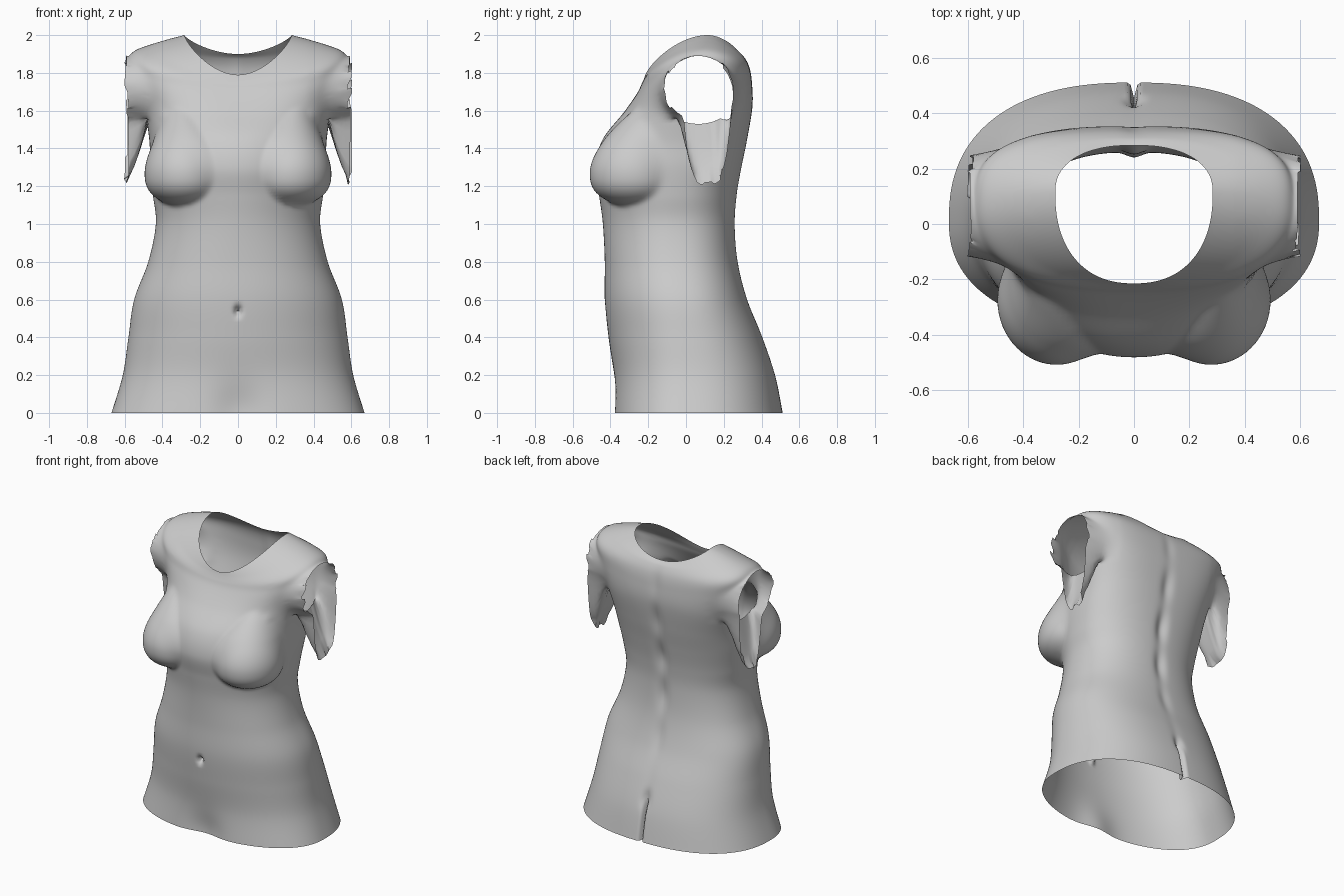
import bpy, bmesh, math, random
from mathutils import Vector

if "Cube" in bpy.data.objects:
    bpy.data.objects.remove(bpy.data.objects["Cube"])

random.seed(4)
SEG, SUB = 192, 10

skin = bpy.data.materials.new("pale grey")
skin.diffuse_color = (0.6, 0.6, 0.6, 1)
skin.use_nodes = True
skin.node_tree.nodes["Principled BSDF"].inputs["Base Color"].default_value = skin.diffuse_color

# Trunk rings: half width, side y, side z, front y, front z, back y, back z, front and back roundness
LOWER = [
    (.67, .01, .00, -.39, .00, .512, .00, 2.3, 2.4),
    (.61, .01, .20, -.385, .20, .472, .20, 2.2, 2.4),
    (.58, -.01, .40, -.41, .40, .405, .40, 2.1, 2.4),
    (.55, -.03, .60, -.43, .60, .325, .60, 2.1, 2.4),
    (.475, -.06, .80, -.43, .80, .275, .80, 2.1, 2.4),
    (.435, -.07, 1.00, -.44, 1.00, .26, 1.00, 2.0, 2.4),
    (.45, -.06, 1.15, -.46, 1.15, .27, 1.15, 2.0, 2.4),
    (.465, -.03, 1.30, -.482, 1.30, .295, 1.30, 2.1, 2.5),
]
UPPER = [
    (.47, .02, 1.45, -.44, 1.45, .325, 1.45, 2.2, 2.7),
    (.50, .06, 1.62, -.33, 1.59, .352, 1.62, 2.4, 3.0),
    (.56, .07, 1.80, -.26, 1.69, .35, 1.74, 2.5, 3.0),
    (.57, .08, 1.90, -.235, 1.74, .338, 1.82, 2.5, 3.0),
    (.46, .10, 1.952, -.222, 1.77, .313, 1.875, 2.3, 2.6),
    (.285, .115, 2.00, -.215, 1.79, .285, 1.90, 2.3, 2.3),
]
RINGS = LOWER + UPPER


def spline(p, t):
    """Smooth interpolation of ring parameters."""
    a, b, c, d = p
    return [.5 * (2*q + (r-o)*t + (2*o-5*q+4*r-s)*t*t + (3*q-o-3*r+s)*t**3)
            for o, q, r, s in zip(a, b, c, d)]


def gauss(v, w):
    return math.exp(-(v / w) ** 2)


def clamp(v):
    return min(1, max(0, v))


def breast_reach(dx, dy, yc, z):
    """Distance along a horizontal ray to the far side of a breast."""
    u = (z - 1.27) / (.175 if z < 1.27 else .36)
    if u <= -1 or z > 1.72:
        return 0
    s = math.sqrt(1 - abs(u) ** 2.6) if u < 0 else max(.02, 1 - u ** 1.8)
    rx, ry = .215 * s, .235 * s
    cx, cy = .28, -.275 + (.07 * u * u if u > 0 else 0) - yc
    qa = (dx/rx)**2 + (dy/ry)**2
    qb = dx*cx/rx**2 + dy*cy/ry**2
    qc = (cx/rx)**2 + (cy/ry)**2 - 1
    disc = qb*qb - qa*qc
    return (qb + math.copysign(math.sqrt(abs(disc)), disc)) / qa


def trunk_point(ring, ang):
    a, yc, zs, yf, zf, yb, zb, nf, nb = ring
    c, s = math.cos(ang), math.sin(ang)
    y_end, z_end, n = (yf, zf, nf) if s < 0 else (yb, zb, nb)
    rho = (abs(c) ** n + abs(s) ** n) ** (1 / n)
    x = a * c / rho
    y = yc + (y_end - yc) * abs(s) / rho
    z = zs * c * c + z_end * s * s
    if s < 0:
        # breasts, softly merged above and between, creased below
        r = math.hypot(x, y - yc)
        reach = breast_reach(abs(x) / r, (y - yc) / r, yc, z)
        if reach > 0:
            k = .008 + .09 * clamp((z - 1.2) / .25) * clamp((1.72 - z) / .15)
            k += .05 * clamp((.25 - abs(x)) / .15) * clamp((z - 1.12) / .1) * clamp((1.6 - z) / .2)
            big = max(r, reach) + max(0, k - abs(r - reach)) ** 2 / (4 * k)
            x, y = x * big / r, yc + (y - yc) * big / r
        # navel and the soft hollow at the groin
        y += .05 * gauss(x, .018) * gauss(z - .54, .02)
        y += .035 * gauss(x, .13) * gauss(z, .15)
    else:
        # spine groove and the cleft below it
        groove = .016 + .008 * math.sin(z * 22)
        y -= groove * gauss(x, .04) * gauss(z - 1.15, .55)
        y -= .055 * gauss(x, .009) * clamp((.27 - z) / .06)
        y -= .025 * gauss(x, .03) * gauss(z - .27, .05)
    return Vector((x, y, z))


# Trunk shell, with finer columns along the front and back middle
bm = bmesh.new()
rows = []
last = len(RINGS) - 1
for i in range(last * SUB + 1):
    k = min(i // SUB, last - 1)
    quad = [RINGS[min(max(k + j, 0), last)] for j in (-1, 0, 1, 2)]
    ring = spline(quad, i / SUB - k)
    angles = [2 * math.pi * j / SEG - math.pi / 2 for j in range(SEG)]
    rows.append([bm.verts.new(trunk_point(ring, u + .22 * math.sin(2 * u))) for u in angles])
for lo, hi in zip(rows, rows[1:]):
    for j in range(SEG):
        n = (j + 1) % SEG
        bm.faces.new((lo[j], lo[n], hi[n], hi[j]))

# Arm openings
HY, HZ, RY, RZ = .065, 1.71, .215, .18


def in_hole(f):
    p = f.calc_center_median()
    return abs(p.x) > .36 and ((p.y - HY) / RY) ** 2 + ((p.z - HZ) / RZ) ** 2 < 1


def soften(verts, times, amount):
    for _ in range(times):
        bmesh.ops.smooth_vert(bm, verts=verts, factor=amount,
                              use_axis_x=True, use_axis_y=True, use_axis_z=True)


bmesh.ops.delete(bm, geom=[f for f in bm.faces if in_hole(f)], context='FACES')
rim_edges = [e for e in bm.edges if e.is_boundary and 1.3 < e.verts[0].co.z
             and abs(e.verts[0].co.x) > .36]
rim = list({v for e in rim_edges for v in e.verts})
for v in rim:
    ang = math.atan2((v.co.z - HZ) / RZ, (v.co.y - HY) / RY)
    v.co.y, v.co.z = HY + RY * math.cos(ang), HZ + RZ * math.sin(ang)
soften([v for v in bm.verts if not v.is_boundary and abs(v.co.x) > .1], 2, .4)

# Torn sleeve stubs with a hanging flap under each arm
STEPS = 5
sleeve = {}
tears = [[random.uniform(-1, 1) for _ in range(24)] for _ in range(2)]
for v in rim:
    start = v.co.copy()
    ang = math.atan2((start.z - HZ) / RZ, (start.y - HY) / RY)
    side = 1 if start.x > 0 else -1
    tear = tears[side > 0][int((ang + math.pi) / (2 * math.pi) * 23.99)]
    low = max(0, -math.sin(ang))
    drop = .31 * max(0, 1 - abs((start.y - .1) / .155) ** 5) if low > .3 else 0
    ragged = 1 if math.sin(ang) < .75 else .2
    end = Vector((side * .592, HY + (start.y - HY) * .85 + .03 * low, start.z - drop))
    chain = [v]
    for i in range(1, STEPS + 1):
        t = i / STEPS
        p = start.lerp(end, t)
        p.z -= .12 * drop * math.sin(math.pi * t)
        if i == STEPS:
            p += Vector((side * .014, 0, .02)) * tear * ragged
        chain.append(bm.verts.new(p))
    sleeve[v] = chain
for e in rim_edges:
    a, b = (sleeve[v] for v in e.verts)
    for i in range(STEPS):
        bm.faces.new((a[i], b[i], b[i + 1], a[i + 1]))
# Blend the sleeves into the shoulders
soften([v for v in bm.verts if not v.is_boundary and abs(v.co.x) > .38 and v.co.z > 1.56], 10, .5)

bmesh.ops.recalc_face_normals(bm, faces=bm.faces)
# Keep the outside of the open shell facing outwards
bm.faces.ensure_lookup_table()
probe = bm.faces[0]
if probe.normal.dot(probe.calc_center_median()) < 0:
    bmesh.ops.reverse_faces(bm, faces=bm.faces)
mesh = bpy.data.meshes.new("torso")
bm.to_mesh(mesh)
bm.free()
torso = bpy.data.objects.new("torso", mesh)
bpy.context.collection.objects.link(torso)
mesh.materials.append(skin)
bpy.context.view_layer.objects.active = torso
torso.select_set(True)
bpy.ops.object.shade_smooth_by_angle(angle=math.radians(60))
